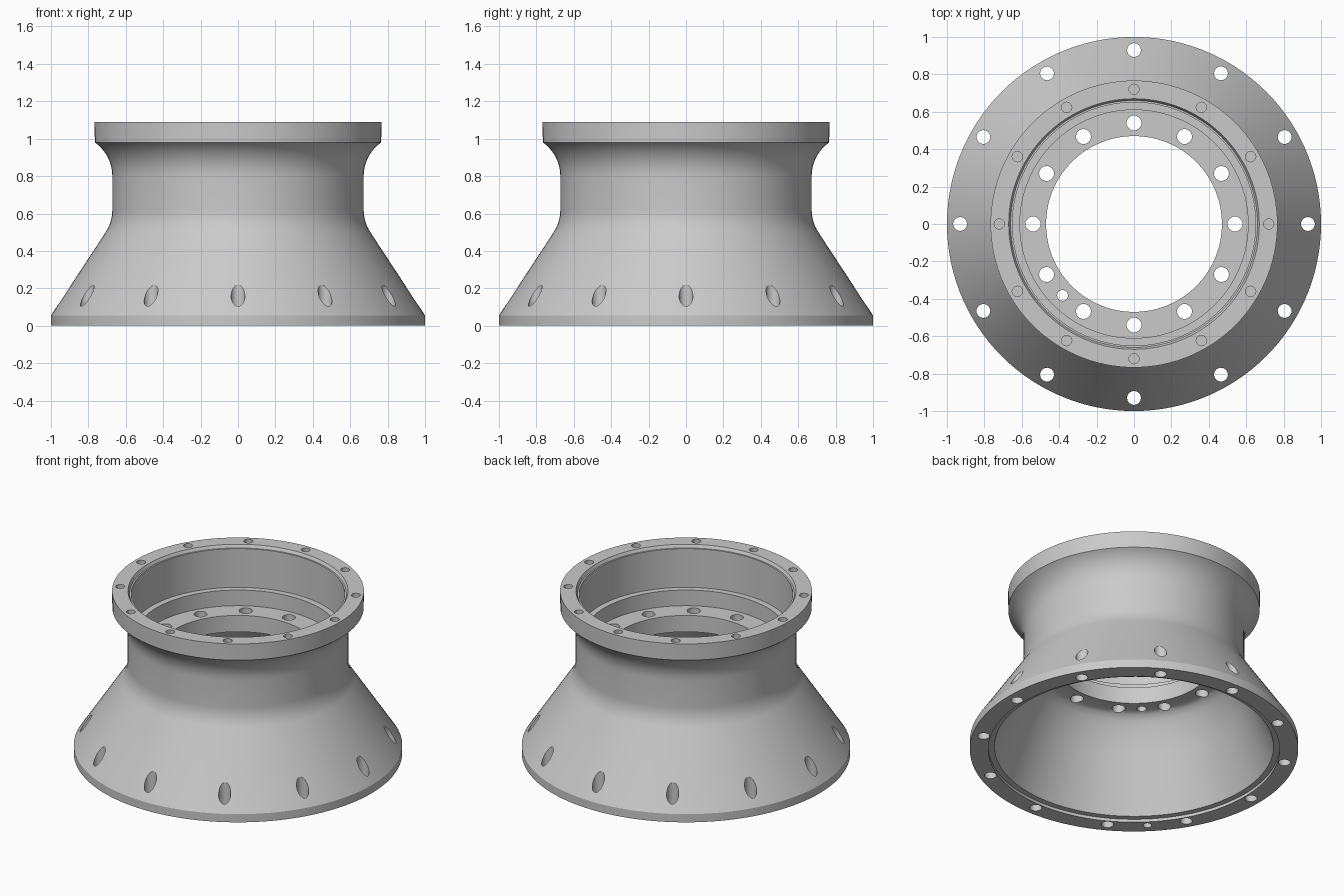
import bpy, bmesh
from math import sin, cos, radians, pi
from mathutils import Matrix

cube = bpy.data.objects.get("Cube")
if cube:
    bpy.data.objects.remove(cube, do_unlink=True)

SEGMENTS = 120

grey = bpy.data.materials.new("machined grey")
grey.use_nodes = True
color = (0.59, 0.59, 0.59, 1)
grey.diffuse_color = color
grey.node_tree.nodes["Principled BSDF"].inputs["Base Color"].default_value = color


def arc(cr, cz, radius, start, end, steps):
    """Points of an arc in the radius/height plane, angles in degrees."""
    angles = [radians(start + (end - start) * i / steps) for i in range(steps + 1)]
    return [(cr + radius * cos(a), cz + radius * sin(a)) for a in angles]


def add_object(name, bm):
    bmesh.ops.recalc_face_normals(bm, faces=bm.faces)
    mesh = bpy.data.meshes.new(name)
    bm.to_mesh(mesh)
    bm.free()
    mesh.materials.append(grey)
    obj = bpy.data.objects.new(name, mesh)
    bpy.context.collection.objects.link(obj)
    return obj


def lathe(name, profile):
    """Revolve a closed radius/height profile around z."""
    bm = bmesh.new()
    rings = []
    for i in range(SEGMENTS):
        a = 2 * pi * i / SEGMENTS
        rings.append([bm.verts.new((r * cos(a), r * sin(a), z)) for r, z in profile])
    n = len(profile)
    for i in range(SEGMENTS):
        a, b = rings[i], rings[(i + 1) % SEGMENTS]
        for j in range(n):
            k = (j + 1) % n
            bm.faces.new((a[j], b[j], b[k], a[k]))
    return add_object(name, bm)


def drill(bm, circle, angle, radius, bottom, top, sides=24):
    """Add one vertical drill bit at an angle on a bolt circle."""
    a = radians(angle)
    place = Matrix.Translation((circle * cos(a), circle * sin(a), (bottom + top) / 2))
    bmesh.ops.create_cone(bm, cap_ends=True, segments=sides, radius1=radius,
                          radius2=radius, depth=top - bottom, matrix=place)


# Outer skin: base rim, cone, waist and top flange
outer = [(1, 0), (1, 0.055)]
outer += arc(0.892, 0.62, 0.22, 213.7, 180, 8)
outer += arc(0.892, 0.8, 0.22, 180, 125.1, 12)
outer += [(0.767, 1.09)]

# Upper bore: chamfered lip, ledge and inner bolting ring
upper_bore = [(0.67, 1.09), (0.66, 1.07), (0.65, 1.07), (0.65, 0.81),
              (0.61, 0.81), (0.61, 0.705), (0.47, 0.705), (0.47, 0.595)]

# Lower cavity: domed roof, steep wall and register step
lower_cavity = [(0.565, 0.595), (0.59, 0.583), (0.615, 0.555), (0.64, 0.515),
                (0.665, 0.47), (0.69, 0.42), (0.71, 0.37),
                (0.85, 0.02), (0.887, 0.02), (0.887, 0)]

housing = lathe("flanged_housing", outer + upper_bore + lower_cavity)

# Bolt holes in the three flanges
bits = bmesh.new()
for step in range(12):
    angle = step * 30
    drill(bits, 0.93, angle, 0.037, -0.1, 0.4)
    drill(bits, 0.54, angle, 0.04, 0.5, 0.78)
    drill(bits, 0.72, angle, 0.028, 1.0, 1.2, 12)

# Small locating pin holes, the lower one blind
drill(bits, 0.54, 225, 0.029, 0.5, 0.78)
drill(bits, 0.93, 225, 0.027, -0.1, 0.06)
cutter = add_object("hole_cutter", bits)
cutter.hide_render = True

cut = housing.modifiers.new("bolt holes", "BOOLEAN")
cut.operation = "DIFFERENCE"
cut.solver = "EXACT"
cut.object = cutter

bpy.ops.object.select_all(action="DESELECT")
housing.select_set(True)
bpy.context.view_layer.objects.active = housing
bpy.ops.object.modifier_apply(modifier=cut.name)
bpy.data.objects.remove(cutter, do_unlink=True)
bpy.ops.object.shade_smooth_by_angle(angle=radians(30))
